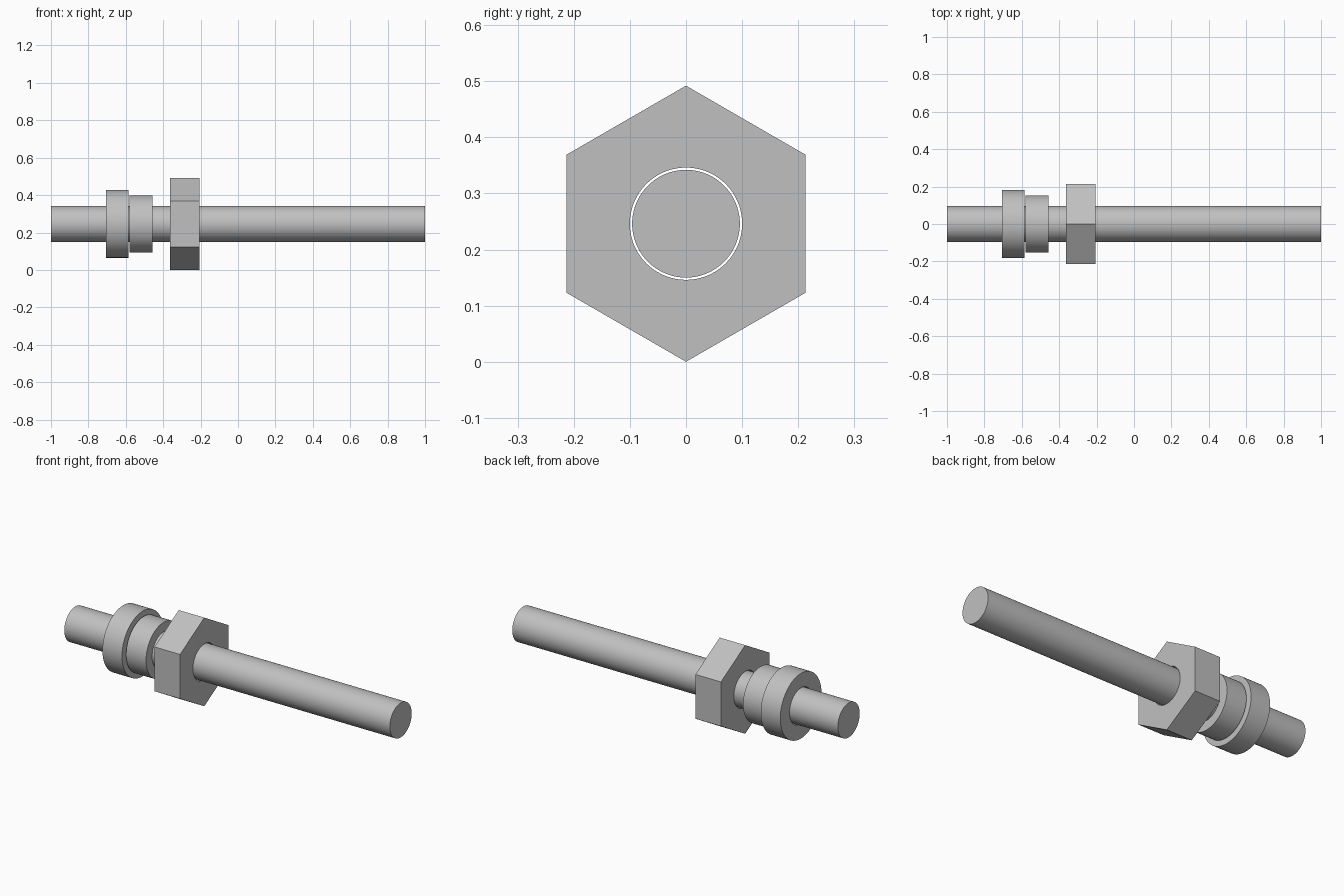
import bpy
import math
from mathutils import Matrix

cube = bpy.data.objects.get("Cube")
if cube:
    bpy.data.objects.remove(cube, do_unlink=True)

AXIS_Z = 0.246
ROD_R = 0.096
HOLE_R = 0.1

steel = bpy.data.materials.new("grey_steel")
steel.use_nodes = True
steel.diffuse_color = (0.53, 0.53, 0.53, 1)
steel.node_tree.nodes["Principled BSDF"].inputs["Base Color"].default_value = (0.53, 0.53, 0.53, 1)


def make_part(name, verts, faces):
    mesh = bpy.data.meshes.new(name)
    mesh.from_pydata(verts, [], faces)
    mesh.materials.append(steel)
    obj = bpy.data.objects.new(name, mesh)
    bpy.context.collection.objects.link(obj)
    bpy.ops.object.select_all(action="DESELECT")
    obj.select_set(True)
    bpy.context.view_layer.objects.active = obj
    bpy.ops.object.shade_smooth_by_angle(angle=math.radians(30))
    return obj


def circle(x, radius_at, n):
    """Ring of points around the shared axis; the first lies at the top."""
    pts = []
    for i in range(n):
        a = math.tau * i / n
        r = radius_at(a)
        pts.append((x, r * math.sin(a), AXIS_Z + r * math.cos(a)))
    return pts


def collar(name, x0, x1, outer, n=96):
    """Bored collar with the given outer radius function."""
    hole = lambda a: HOLE_R
    loops = [(x0, outer), (x1, outer), (x1, hole), (x0, hole)]
    verts = [p for x, f in loops for p in circle(x, f, n)]
    faces = []
    for k in range(4):
        a, b = k * n, (k + 1) % 4 * n
        for i in range(n):
            j = (i + 1) % n
            faces.append((a + i, a + j, b + j, b + i))
    return make_part(name, verts, [f[::-1] for f in faces])


def round_outer(r):
    return lambda a: r


def hex_outer(r):
    step = math.pi / 3
    return lambda a: r * math.cos(step / 2) / math.cos(a % step - step / 2)


# Solid rod running the full length
n = 96
rod_verts = circle(-1, round_outer(ROD_R), n) + circle(1, round_outer(ROD_R), n)
rod_faces = [(i, n + i, n + (i + 1) % n, (i + 1) % n) for i in range(n)]
rod_faces += [tuple(range(n)), tuple(range(2 * n - 1, n - 1, -1))]
make_part("rod", rod_verts, rod_faces)

# Collars and hexagonal nut threaded on the rod
collar("wide_collar", -0.706, -0.586, round_outer(0.181))
collar("narrow_collar", -0.58, -0.458, round_outer(0.153))
collar("hex_nut", -0.364, -0.207, hex_outer(0.246))

# Make all surfaces face outward
import bmesh
for obj in bpy.context.collection.objects:
    if obj.type == "MESH" and obj.data.materials and obj.data.materials[0] == steel:
        bm = bmesh.new()
        bm.from_mesh(obj.data)
        bmesh.ops.recalc_face_normals(bm, faces=bm.faces)
        bm.to_mesh(obj.data)
        bm.free()
